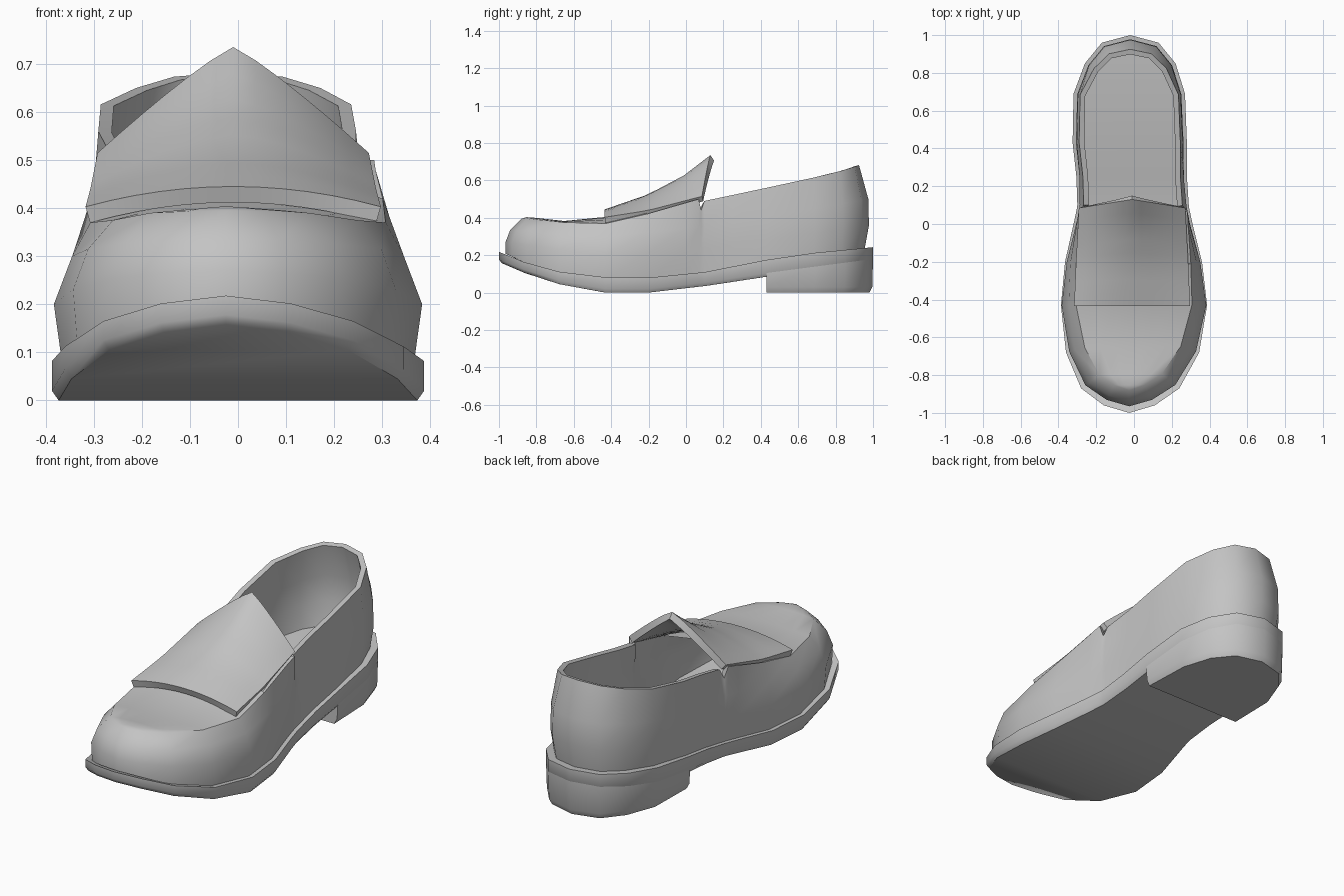
import bpy, bmesh
from mathutils import Vector

cube = bpy.data.objects.get("Cube")
if cube:
    bpy.data.objects.remove(cube, do_unlink=True)

grey = bpy.data.materials.new("plain grey")
grey.use_nodes = True
grey.diffuse_color = (0.55, 0.55, 0.55, 1)
grey.node_tree.nodes["Principled BSDF"].inputs["Base Color"].default_value = (0.55, 0.55, 0.55, 1)


def along(keys, y):
    """Piecewise linear value at y from (y, value) pairs."""
    if y <= keys[0][0]:
        return keys[0][1]
    for (y0, a), (y1, b) in zip(keys, keys[1:]):
        if y <= y1:
            return a + (b - a) * (y - y0) / (y1 - y0)
    return keys[-1][1]


def finish(name, bm, thickness=0, closed=False):
    if closed:
        bmesh.ops.recalc_face_normals(bm, faces=bm.faces[:])
    mesh = bpy.data.meshes.new(name)
    bm.to_mesh(mesh)
    bm.free()
    mesh.materials.append(grey)
    obj = bpy.data.objects.new(name, mesh)
    bpy.context.collection.objects.link(obj)
    bpy.ops.object.select_all(action='DESELECT')
    obj.select_set(True)
    bpy.context.view_layer.objects.active = obj
    if thickness:
        mod = obj.modifiers.new("thickness", 'SOLIDIFY')
        mod.thickness = thickness
        mod.offset = -1
        bpy.ops.object.modifier_apply(modifier=mod.name)
    bpy.ops.object.shade_smooth_by_angle(angle=0.75)
    return obj


# Footprint: y, left edge, right edge, from toe to heel
stations = [(-.96, -.16, .11), (-.87, -.28, .24), (-.68, -.36, .345), (-.43, -.387, .387),
            (-.2, -.365, .36), (0, -.32, .31), (.07, -.305, .295), (.085, -.302, .292),
            (.1, -.3, .29), (.25, -.305, .28), (.43, -.325, .28), (.69, -.32, .27),
            (.85, -.26, .22), (.96, -.17, .13)]
outline = [Vector((-.025, -1))] + [Vector((r, y)) for y, l, r in stations]
outline += [Vector((-.02, 1))] + [Vector((l, y)) for y, l, r in reversed(stations)]
N = len(outline)
HALF = N // 2


def inward(i):
    t = (outline[(i + 1) % N] - outline[i - 1]).normalized()
    return Vector((-t.y, t.x))


def ring(bm, inset, height, picks=range(N)):
    """Footprint loop pushed inward and lifted, both varying along the shoe."""
    verts = []
    for i in picks:
        y = outline[i].y
        p = outline[i] + inward(i) * along(inset, y)
        verts.append(bm.verts.new((p.x, p.y, along(height, y))))
    return verts


def bridge(bm, low, high):
    n = len(low)
    for i in range(n):
        j = (i + 1) % n
        bm.faces.new((low[i], low[j], high[j], high[i]))


def cross_fill(bm, r):
    """Fill a full loop with strips running from side to side."""
    bm.faces.new((r[0], r[1], r[-1]))
    for i in range(1, HALF - 1):
        bm.faces.new((r[i], r[i + 1], r[N - i - 1], r[N - i]))
    bm.faces.new((r[HALF - 1], r[HALF], r[HALF + 1]))


def even(d):
    return [(0, d)]


def lifted(keys, d):
    return [(y, z + d) for y, z in keys]


# Sole
sole_top = [(-1, .218), (-.87, .165), (-.68, .112), (-.43, .082), (-.2, .08),
            (.1, .11), (.43, .175), (.69, .213), (1, .243)]
sole_low = [(-1, .158), (-.87, .105), (-.68, .045), (-.43, 0), (-.2, 0),
            (.1, .035), (.43, .085), (1, .16)]
bm = bmesh.new()
loops = [ring(bm, even(.014), sole_low), ring(bm, even(0), lifted(sole_low, .02)),
         ring(bm, even(0), sole_top)]
for a, b in zip(loops, loops[1:]):
    bridge(bm, a, b)
cross_fill(bm, loops[0])
cross_fill(bm, loops[-1])
finish("sole", bm, closed=True)

# Heel block
picks = [i for i in range(N) if outline[i].y > .42]
bm = bmesh.new()
loops = [ring(bm, even(.02), even(0), picks), ring(bm, even(.004), even(.03), picks),
         ring(bm, even(0), lifted(sole_low, .02), picks)]
for a, b in zip(loops, loops[1:]):
    bridge(bm, a, b)
bm.faces.new(loops[0])
bm.faces.new(loops[-1])
finish("heel", bm, closed=True)

# Upper: side wall loops, each an inset and a height along the shoe
wall = [
    ([(-1, .035), (-.43, .022), (.43, .022), (1, .045)], lifted(sole_top, -.01)),
    ([(-1, .035), (-.43, .004), (.07, .015), (1, .022)],
     [(-1, .27), (-.43, .2), (.07, .23), (1, .36)]),
    ([(-1, .06), (-.43, .042), (.07, .012), (.43, .022), (1, .025)],
     [(-1, .335), (-.43, .3), (.07, .35), (1, .5)]),
    ([(-1, .12), (-.87, .12), (-.43, .08), (-.2, .06), (.07, .012), (.1, .034),
      (.7, .035), (1, .075)],
     [(-1, .395), (-.87, .39), (-.68, .375), (-.43, .37), (-.2, .42), (.07, .5),
      (.085, .44), (.1, .49), (.5, .575), (1, .682)])]
bm = bmesh.new()
loops = [ring(bm, inset, height) for inset, height in wall]
for a, b in zip(loops, loops[1:]):
    bridge(bm, a, b)

# Upper: crowned toe top, closed across the front stations
crown = [(-.96, .01), (-.68, .008), (-.43, .035), (-.2, .05)]
COLS = 6
edge = loops[-1]
rows = []
for i in range(1, 6):
    left, right = edge[N - i], edge[i]
    row = [left]
    for c in range(1, COLS):
        t = c / COLS
        p = left.co.lerp(right.co, t)
        p.z += along(crown, outline[i].y) * (1 - (2 * t - 1) ** 2)
        row.append(bm.verts.new(p))
    rows.append(row + [right])
for c in range(COLS):
    bm.faces.new((edge[0], rows[0][c + 1], rows[0][c]))
for a, b in zip(rows, rows[1:]):
    for c in range(COLS):
        bm.faces.new((a[c], a[c + 1], b[c + 1], b[c]))
finish("upper", bm, thickness=.028)

# Apron rising into a pointed tongue
ridge = [(-.43, .445), (-.2, .525), (0, .632), (.09, .705), (.13, .735)]
side = [(-.43, .403), (-.2, .44), (.08, .515)]
width = [(-.43, .307), (-.2, .297), (.08, .282)]
ROWS, COLS = 8, 12
bm = bmesh.new()
grid = []
for r in range(ROWS + 1):
    v = r / ROWS
    row = []
    for c in range(COLS + 1):
        u = 2 * c / COLS - 1
        y = -.435 + v * (.52 + .045 * (1 - abs(u)))
        y_mid, y_side = -.43 + v * .56, -.43 + v * .51
        low, high = along(side, y_side), along(ridge, y_mid)
        z = low + (high - low) * (1 - abs(u) ** (2 - .85 * v))
        row.append(bm.verts.new((-.01 + u * along(width, y_side), y, z)))
    grid.append(row)
for a, b in zip(grid, grid[1:]):
    for c in range(COLS):
        bm.faces.new((a[c], a[c + 1], b[c + 1], b[c]))
finish("apron_tongue", bm, thickness=.035)
